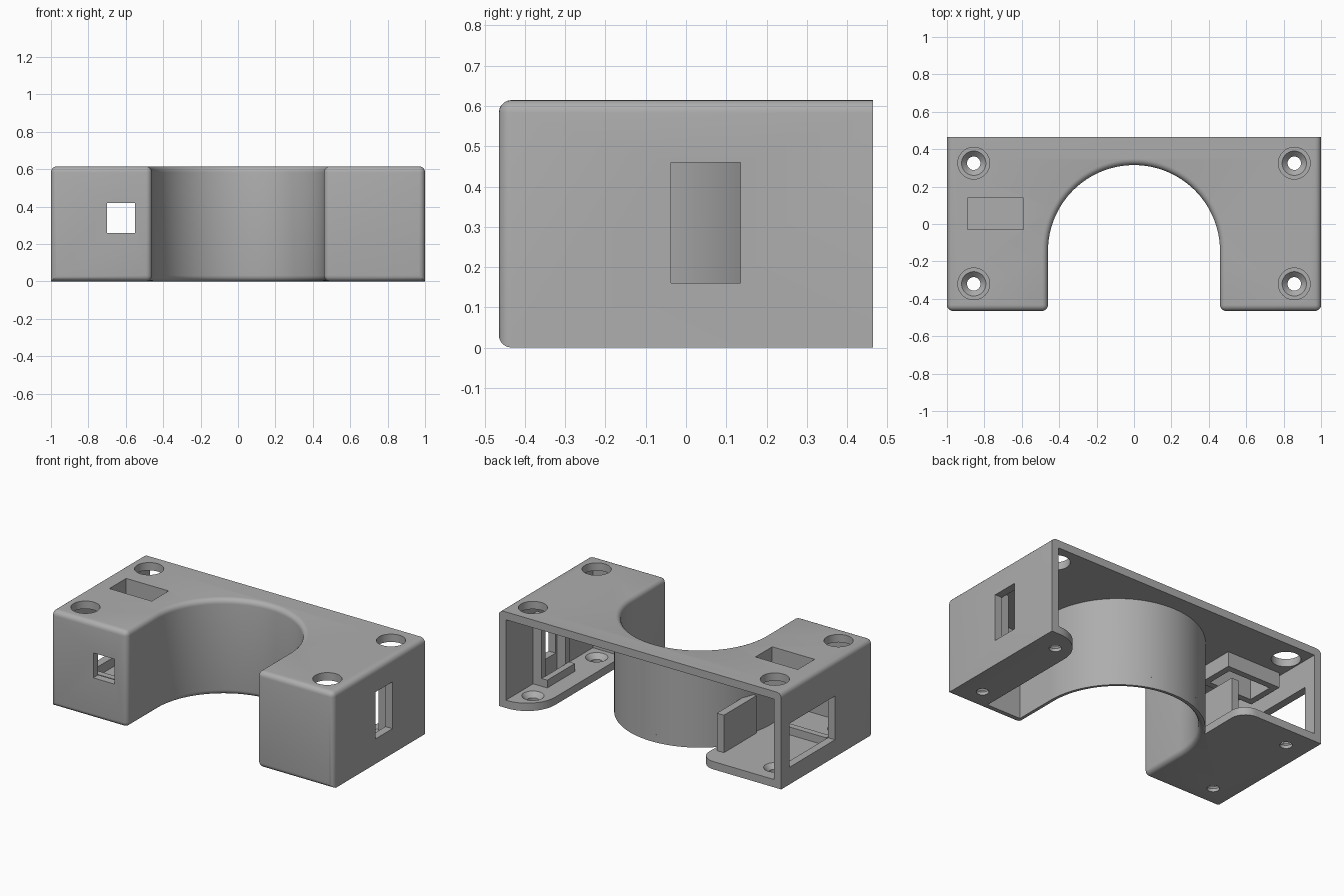
import bpy, bmesh
from math import pi, sin, cos

if "Cube" in bpy.data.objects:
    bpy.data.objects.remove(bpy.data.objects["Cube"])

grey = bpy.data.materials.new("light_grey")
grey.use_nodes = True
COLOUR = (0.42, 0.42, 0.42, 1)
grey.diffuse_color = COLOUR
grey.node_tree.nodes["Principled BSDF"].inputs["Base Color"].default_value = COLOUR

HALF, BACK, TOP = 1.0, 0.465, 0.615     # half width, half depth, height
ARC_R, ARC_Y = 0.46, -0.145             # cradle arc radius and centre
WALL = 0.05


def arc(cx, cy, r, a0, a1, n):
    return [(cx + r * cos(a0 + (a1 - a0) * i / n),
             cy + r * sin(a0 + (a1 - a0) * i / n)) for i in range(n + 1)]


def prism(outline, z0, z1):
    """Closed solid from an outline in plan."""
    bm = bmesh.new()
    face = bm.faces.new([bm.verts.new((x, y, z0)) for x, y in outline])
    ext = bmesh.ops.extrude_face_region(bm, geom=[face])
    top = [g for g in ext["geom"] if isinstance(g, bmesh.types.BMVert)]
    bmesh.ops.translate(bm, verts=top, vec=(0, 0, z1 - z0))
    bmesh.ops.recalc_face_normals(bm, faces=bm.faces)
    return bm


def to_object(name, bm):
    mesh = bpy.data.meshes.new(name)
    bm.to_mesh(mesh)
    bm.free()
    mesh.materials.append(grey)
    obj = bpy.data.objects.new(name, mesh)
    bpy.context.collection.objects.link(obj)
    return obj


def box(x0, x1, y0, y1, z0, z1):
    return prism([(x0, y0), (x1, y0), (x1, y1), (x0, y1)], z0, z1)


def cone(x, y, z0, z1, r0, r1):
    bm = bmesh.new()
    bmesh.ops.create_cone(bm, cap_ends=True, segments=40, radius1=r0,
                          radius2=r1, depth=z1 - z0)
    bmesh.ops.translate(bm, verts=bm.verts, vec=(x, y, (z0 + z1) / 2))
    return bm


def cut(target, bm):
    cutter = to_object("cutter", bm)
    cutter.hide_render = True
    mod = target.modifiers.new("cut", "BOOLEAN")
    mod.operation, mod.solver, mod.object = "DIFFERENCE", "EXACT", cutter
    bpy.context.view_layer.objects.active = target
    bpy.ops.object.modifier_apply(modifier=mod.name)
    bpy.data.objects.remove(cutter)


def smooth(obj):
    bpy.ops.object.select_all(action="DESELECT")
    obj.select_set(True)
    bpy.context.view_layer.objects.active = obj
    bpy.ops.object.shade_smooth_by_angle(angle=pi / 6)


def u_outline(half, front, back, r):
    """U-shaped plan with an arch open to the front."""
    return ([(half, front), (half, back), (-half, back), (-half, front), (-r, front)]
            + arc(0, ARC_Y, r, pi, 0, 64) + [(r, front)])


# Rounded outer body
bm = prism(u_outline(HALF, -BACK, BACK, ARC_R), 0, TOP)


def is_rounded(edge):
    a, b = (v.co for v in edge.verts)
    if min(a.y, b.y) > BACK - 0.01 and max(a.y, b.y) > BACK - 0.01:
        return False
    if abs(a.z - b.z) > 0.1:
        return a.y < -BACK + 0.01
    side = abs(a.x) > HALF - 0.01 and abs(a.x - b.x) < 0.01
    return not (side and a.z < 0.01)


bmesh.ops.bevel(bm, geom=[e for e in bm.edges if is_rounded(e)], offset=0.032,
                offset_type="OFFSET", segments=5, profile=0.5, affect="EDGES",
                clamp_overlap=True)
body = to_object("housing_body", bm)

# Hollow interior, open at the back
cut(body, prism(u_outline(HALF - WALL, -BACK + WALL, BACK + 0.1, ARC_R + 0.04),
                WALL, TOP - WALL))

# Bottom opening, leaving a full floor in one leg and a strip in the other
strip_x, floor_x, r_in = 0.74, -0.42, ARC_R + 0.04
opening = [(r_in, -BACK + WALL), (strip_x, -BACK + WALL)]
opening += arc(strip_x + 0.2, BACK - 0.2, 0.2, pi, pi / 2, 12)
opening += [(strip_x + 0.2, BACK + 0.1), (floor_x - 0.1, BACK + 0.1)]
opening += arc(floor_x - 0.1, BACK - 0.1, 0.1, pi / 2, 0, 10)
opening += arc(0, ARC_Y, r_in, pi * 0.82, 0, 56)
cut(body, prism(opening, -0.1, WALL + 0.02))

# Screw holes: wide access in the roof, countersunk in the floor
for x in (-0.857, 0.857):
    for y in (-0.32, 0.325):
        cut(body, cone(x, y, TOP - 0.1, TOP + 0.1, 0.085, 0.085))
        cut(body, cone(x, y, -0.1, 0.1, 0.036, 0.036))
        cut(body, cone(x, y, 0.02, 0.055, 0.036, 0.07))

# Roof slot, front square hole and the side windows
cut(body, box(-0.89, -0.59, -0.03, 0.14, 0.5, 0.7))
cut(body, box(-0.7, -0.55, -0.6, -0.38, 0.26, 0.42))
cut(body, box(0.9, 1.1, -0.037, 0.135, 0.16, 0.46))
cut(body, box(-1.1, -0.9, -0.08, 0.38, 0.11, 0.39))
smooth(body)

# Interior ribs
ribs = {
    "switch_rib_front": (0.89, 0.96, -0.09, -0.05, WALL, 0.5),
    "switch_rib_back": (0.89, 0.96, 0.15, 0.19, WALL, 0.5),
    "switch_ledge": (0.85, 0.89, -0.09, 0.19, 0.04, 0.1),
    "board_guide": (-0.5, -0.45, 0.0, 0.33, 0.04, 0.29),
    "board_rail": (-0.93, -0.6, -0.13, -0.09, 0.04, 0.1),
    "slot_frame_front": (-0.93, -0.55, -0.07, -0.03, 0.47, 0.57),
    "slot_frame_back": (-0.93, -0.55, 0.14, 0.18, 0.47, 0.57),
    "slot_frame_inner": (-0.59, -0.55, -0.03, 0.14, 0.47, 0.57),
    "slot_frame_outer": (-0.93, -0.89, -0.03, 0.14, 0.47, 0.57),
}
for name, extent in ribs.items():
    to_object(name, box(*extent))
